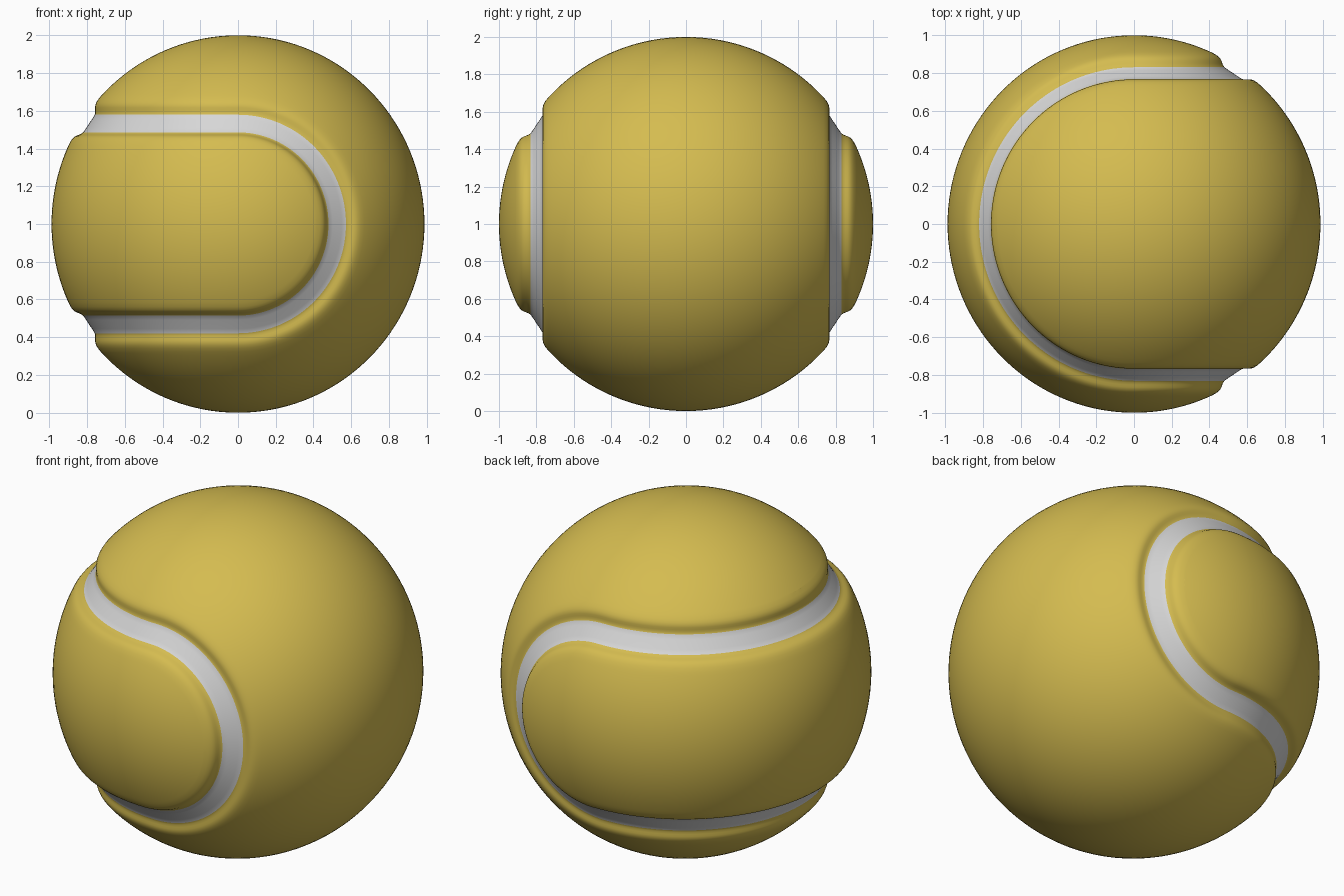
import bpy
import bmesh
from math import sin, cos, pi, radians
from mathutils import Vector

cube = bpy.data.objects.get("Cube")
if cube:
    bpy.data.objects.remove(cube, do_unlink=True)

ARC = 72            # seam samples per half circle (even)
RIB = 48            # segments across each felt panel
TOTAL = 4 * ARC
SEAM = radians(33.65)
S, C = cos(SEAM), sin(SEAM)
SIZE = Vector((0.988, 1.0, 1.0))
CENTRE = Vector((0, 0, 1))

# Half profile of the groove: degrees away from the seam, radius
PROFILE = [(1.7, 0.96), (3.35, 0.962), (4.0, 0.967), (4.6, 0.975), (5.2, 0.984),
           (5.8, 0.991), (6.6, 0.996), (7.6, 0.999), (9.0, 1.0)]
STRIP_EDGE = 3.4


def material(name, colour):
    mat = bpy.data.materials.new(name)
    mat.use_nodes = True
    rgba = (*colour, 1)
    mat.diffuse_color = rgba
    mat.node_tree.nodes["Principled BSDF"].inputs["Base Color"].default_value = rgba
    return mat


def seam_frame(i):
    """Point on the seam and its sideways direction; four half circles."""
    part, step = divmod(i, ARC)
    a = pi * step / ARC
    sn, cs = sin(a), cos(a)
    if part % 2 == 0:
        side = -1 if part == 0 else 1
        point = Vector((C * sn, side * S, side * C * cs))
        tangent = Vector((cs, 0, -side * sn))
    else:
        side = 1 if part == 1 else -1
        point = Vector((-S * sn, -side * S * cs, side * C))
        tangent = Vector((-cs, side * sn, 0))
    return point, point.cross(tangent)


bm = bmesh.new()


def add_vert(direction, radius=1.0):
    p = direction * radius
    return bm.verts.new(Vector(p[k] * SIZE[k] for k in range(3)) + CENTRE)


# Groove and seam strip swept along the seam
offsets = [(-d, r) for d, r in reversed(PROFILE)] + [(0, 0.96)] + PROFILE
rows, borders = [], []
for i in range(TOTAL):
    point, side = seam_frame(i)
    dirs = [point * cos(radians(d)) + side * sin(radians(d)) for d, r in offsets]
    rows.append([add_vert(v, r) for v, (d, r) in zip(dirs, offsets)])
    borders.append((dirs[0].normalized(), dirs[-1].normalized()))

for i in range(TOTAL):
    a, b = rows[i], rows[(i + 1) % TOTAL]
    for j in range(len(offsets) - 1):
        face = bm.faces.new((a[j], a[j + 1], b[j + 1], b[j]))
        if max(abs(offsets[j][0]), abs(offsets[j + 1][0])) < STRIP_EDGE:
            face.material_index = 1


def felt_panel(edge, tip):
    """Fill one panel with arcs joining mirrored points of its border."""
    previous = [rows[tip][edge]]
    for k in range(1, 2 * ARC):
        i, j = (tip + k) % TOTAL, (tip - k) % TOTAL
        start, end = borders[i][edge], borders[j][edge]
        inner = [add_vert(start.slerp(end, n / RIB)) for n in range(1, RIB)]
        rib = [rows[i][edge], *inner, rows[j][edge]]
        for n in range(RIB):
            if k == 1:
                bm.faces.new((previous[0], rib[n], rib[n + 1]))
            else:
                bm.faces.new((previous[n], rib[n], rib[n + 1], previous[n + 1]))
        previous = rib
    last = rows[(tip + 2 * ARC) % TOTAL][edge]
    for n in range(RIB):
        bm.faces.new((previous[n], last, previous[n + 1]))


felt_panel(-1, ARC // 2)
felt_panel(0, ARC + ARC // 2)
bmesh.ops.recalc_face_normals(bm, faces=bm.faces)

# Ball object
mesh = bpy.data.meshes.new("ball")
bm.to_mesh(mesh)
bm.free()
mesh.materials.append(material("yellow_felt", (0.66, 0.50, 0.08)))
mesh.materials.append(material("white_seam", (0.68, 0.68, 0.68)))
ball = bpy.data.objects.new("ball", mesh)
bpy.context.collection.objects.link(ball)
bpy.context.view_layer.objects.active = ball
ball.select_set(True)
bpy.ops.object.shade_smooth_by_angle(angle=radians(40))
